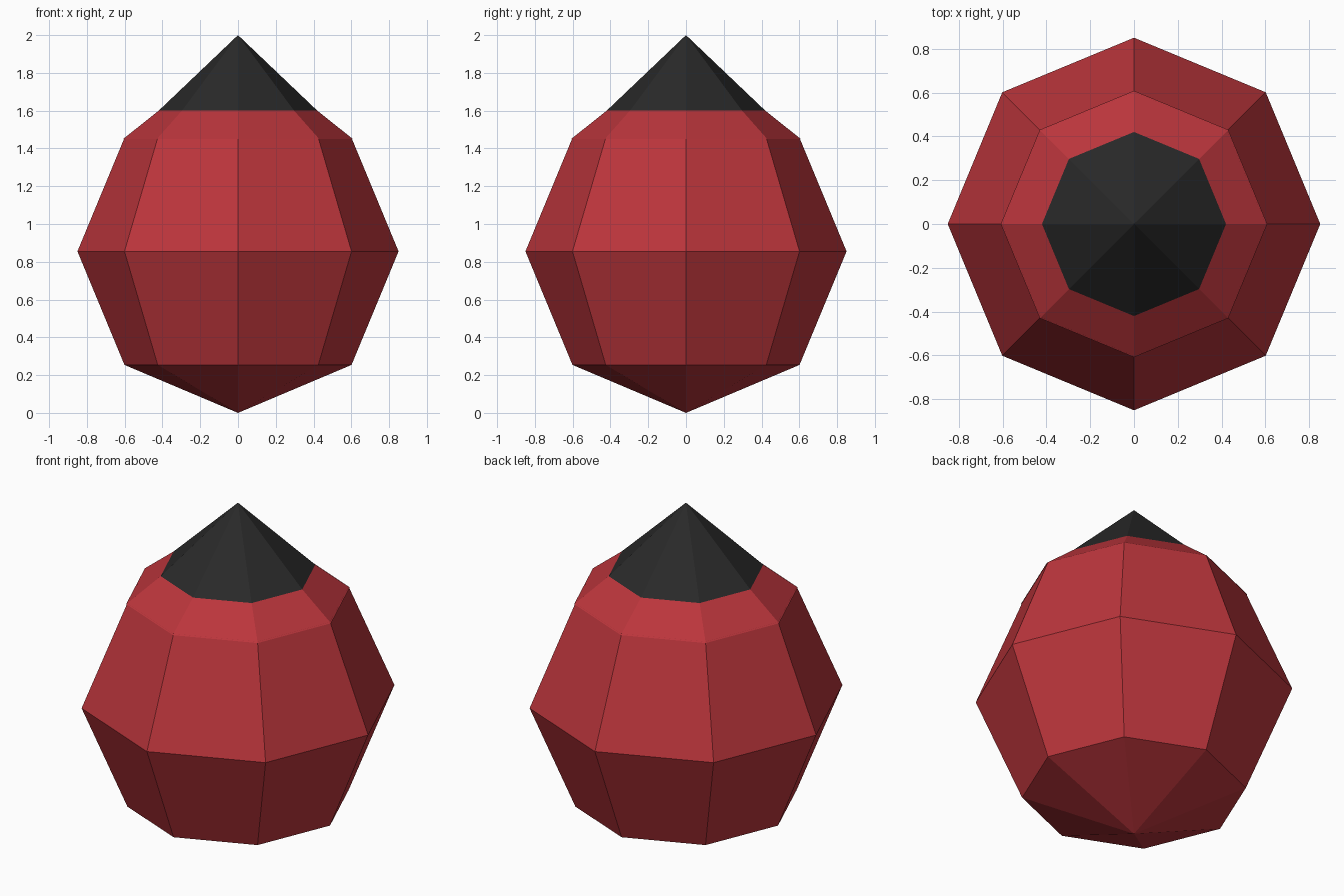
import bpy, bmesh, math

if "Cube" in bpy.data.objects:
    bpy.data.objects.remove(bpy.data.objects["Cube"])


def material(name, color):
    m = bpy.data.materials.new(name)
    m.diffuse_color = (*color, 1)
    m.use_nodes = True
    m.node_tree.nodes["Principled BSDF"].inputs["Base Color"].default_value = m.diffuse_color
    return m


def lathe(name, profile, mat, sides=8):
    """Spin a (radius, height) profile into a flat-faced solid."""
    bm = bmesh.new()
    rings = []
    for r, z in profile:
        n = 1 if r == 0 else sides
        rings.append([bm.verts.new((r * math.cos(math.tau * i / sides),
                                    r * math.sin(math.tau * i / sides), z))
                      for i in range(n)])
    for a, b in zip(rings, rings[1:]):
        for i in range(sides):
            j = (i + 1) % sides
            quad = [a[i % len(a)], a[j % len(a)], b[j % len(b)], b[i % len(b)]]
            bm.faces.new(list(dict.fromkeys(quad)))
    bmesh.ops.recalc_face_normals(bm, faces=bm.faces)
    me = bpy.data.meshes.new(name)
    bm.to_mesh(me)
    bm.free()
    me.materials.append(mat)
    ob = bpy.data.objects.new(name, me)
    bpy.context.collection.objects.link(ob)
    return ob


red = material("red", (0.50, 0.036, 0.045))
black = material("charcoal", (0.022, 0.022, 0.022))

# Round body: lower part of an eight-sided sphere
R, CZ = 0.85, 0.855
s = R * math.sin(math.pi / 4)
lathe("body", [(0, 0), (s, CZ - s), (R, CZ), (s, CZ + s)], red)

# Sloping red shoulder and dark pointed tip
lathe("shoulder", [(0.608, 1.45), (0.42, 1.6)], red)
lathe("tip", [(0.42, 1.6), (0, 2.0)], black)
